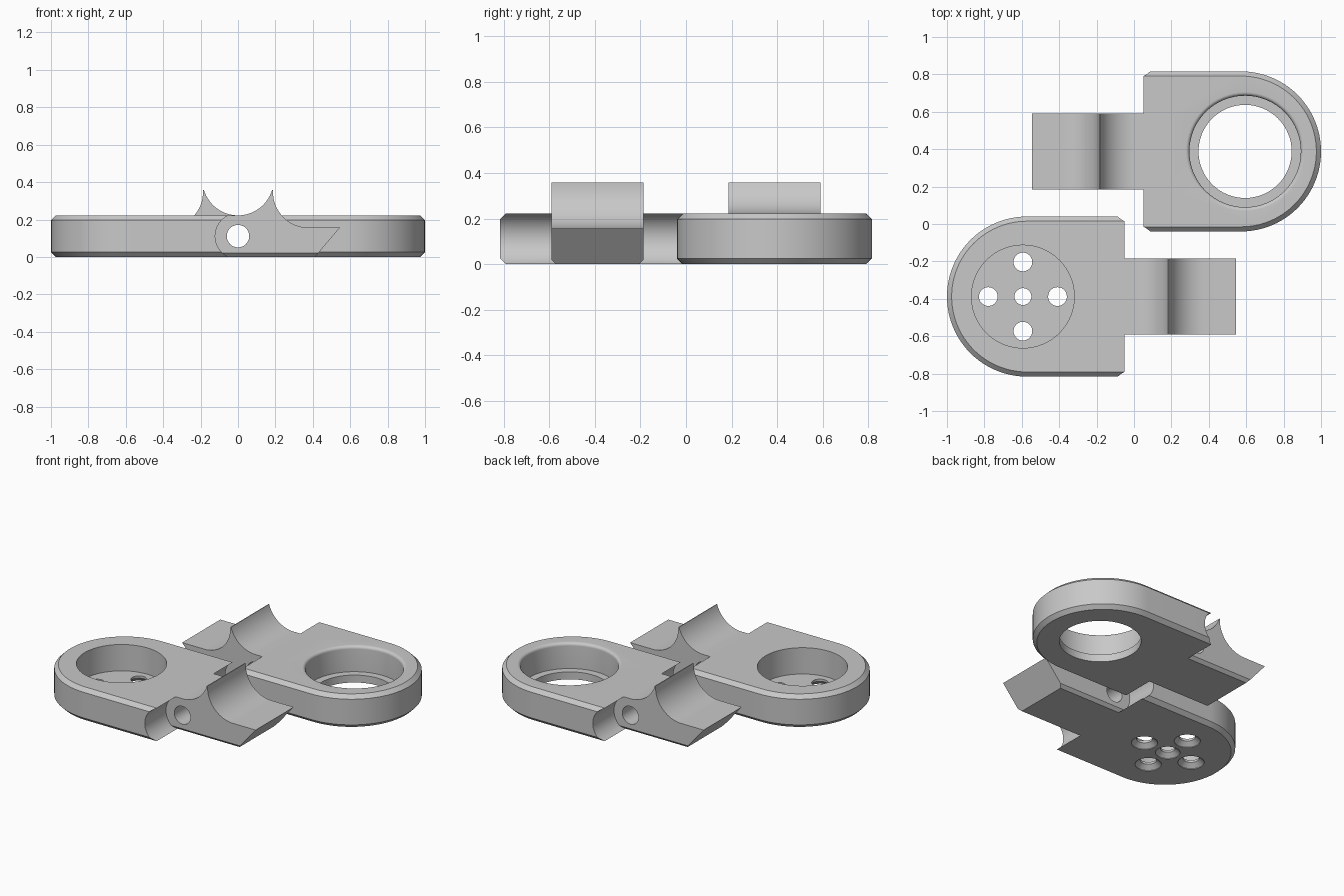
import bpy, bmesh
from math import sin, cos, pi, radians
from mathutils import Matrix

if "Cube" in bpy.data.objects:
    bpy.data.objects.remove(bpy.data.objects["Cube"])

H, C = 0.222, 0.025            # plate thickness, edge chamfer
R, ROUND_X = 0.428, -0.572     # half width and centre of the rounded end
BORE_X, MID_Y = -0.594, -0.388
PIVOT_Z = H / 2

grey = bpy.data.materials.new("plain grey")
grey.use_nodes = True
grey.diffuse_color = (0.58, 0.58, 0.58, 1)
grey.node_tree.nodes["Principled BSDF"].inputs["Base Color"].default_value = grey.diffuse_color


def finish(name, bm):
    bmesh.ops.recalc_face_normals(bm, faces=bm.faces)
    mesh = bpy.data.meshes.new(name)
    bm.to_mesh(mesh)
    bm.free()
    mesh.materials.append(grey)
    obj = bpy.data.objects.new(name, mesh)
    bpy.context.collection.objects.link(obj)
    return obj


def loft(name, rings, matrix=Matrix()):
    """Closed solid through matching rings of points."""
    bm = bmesh.new()
    loops = [[bm.verts.new(p) for p in ring] for ring in rings]
    n = len(loops[0])
    for a, b in zip(loops, loops[1:]):
        for i in range(n):
            j = (i + 1) % n
            bm.faces.new((a[i], a[j], b[j], b[i]))
    bm.faces.new(loops[0])
    bm.faces.new(loops[-1])
    bm.transform(matrix)
    return finish(name, bm)


def lathe(name, profile, matrix, n=64):
    """Turned solid from (radius, height) points."""
    return loft(name, [[(r * cos(2 * pi * i / n), r * sin(2 * pi * i / n), z)
                        for i in range(n)] for r, z in profile], matrix)


def arc(cx, cz, r, start, end, n=16):
    return [(cx + r * cos(radians(start + (end - start) * i / n)),
             cz + r * sin(radians(start + (end - start) * i / n))) for i in range(n + 1)]


def combine(obj, other, operation):
    mod = obj.modifiers.new("combine", "BOOLEAN")
    mod.operation, mod.solver, mod.object = operation, "EXACT", other
    bpy.context.view_layer.objects.active = obj
    bpy.ops.object.modifier_apply(modifier=mod.name)
    bpy.data.objects.remove(other)


def cut_vertical(obj, profile, x, y=MID_Y):
    combine(obj, lathe("cutter", profile, Matrix.Translation((x, y, 0))), "DIFFERENCE")


def cut_pivot(obj, radius):
    place = Matrix.Translation((0, MID_Y, PIVOT_Z)) @ Matrix.Rotation(pi / 2, 4, "X")
    combine(obj, lathe("cutter", [(radius, -0.6), (radius, 0.6)], place), "DIFFERENCE")


def plate_ring(inset, z):
    r = R - inset
    pts = arc(ROUND_X, MID_Y, r, 90, 270, 48)
    return [(x, y, z) for x, y in pts + [(0, MID_Y - r), (0, MID_Y + r)]]


def tongue():
    """Hinge tongue: two hollow curves meeting in a sharp ridge, with a wedge tip."""
    profile = [(-0.2, 0), (0.412, 0), (0.545, 0.157)]
    profile += arc(0.377, 0.347, 0.19, 270, 180)
    profile += [(0.187, 0.357)] + arc(0, 0.412, 0.19, -16.8, -90) + [(-0.2, H)]
    half = 0.2025
    obj = loft("tongue", [[(x, MID_Y + s * half, z) for x, z in profile] for s in (-1, 1)])
    # chamfer the two long bottom edges
    bm = bmesh.new()
    bm.from_mesh(obj.data)
    edges = [e for e in bm.edges if all(v.co.z < 0.001 for v in e.verts)
             and abs(e.verts[0].co.y - e.verts[1].co.y) < 0.001]
    bmesh.ops.bevel(bm, geom=edges, offset=0.02, segments=1, affect="EDGES")
    bm.to_mesh(obj.data)
    bm.free()
    return obj


def half_hinge(name):
    # chamfered plate with a hollow end that clears the pivot
    obj = loft(name, [plate_ring(C, 0), plate_ring(0, C),
                      plate_ring(0, H - C), plate_ring(C, H)])
    cut_pivot(obj, 0.122)
    combine(obj, tongue(), "UNION")
    cut_pivot(obj, 0.06)
    return obj


# Half with a round pocket and five countersunk screw holes
pocket_half = half_hinge("pocket_hinge_half")
FLOOR = 0.045
cut_vertical(pocket_half, [(0.275, FLOOR), (0.275, H + 0.05)], BORE_X)
for dx, dy in ((0, 0), (1, 0), (-1, 0), (0, 1), (0, -1)):
    r = 0.05 if dx or dy else 0.045
    wide = r + 0.03
    cut_vertical(pocket_half, [(wide, -0.02), (wide, 0.004), (r, 0.03), (r, 0.1)],
                 BORE_X + dx * 0.185, MID_Y + dy * 0.185)

# Half with a stepped through bore and a rounded rim, turned to face the other
bore_half = half_hinge("bore_hinge_half")
rim = arc(0.318, H - 0.02, 0.02, 180, 90, 8)
cut_vertical(bore_half, [(0.249, -0.05), (0.249, 0.05), (0.298, 0.05)] + rim
             + [(0.318, H + 0.05)], BORE_X)
bore_half.data.transform(Matrix.Rotation(pi, 4, "Z"))

for obj in (pocket_half, bore_half):
    bpy.ops.object.select_all(action="DESELECT")
    obj.select_set(True)
    bpy.context.view_layer.objects.active = obj
    bpy.ops.object.shade_smooth_by_angle(angle=radians(25))
